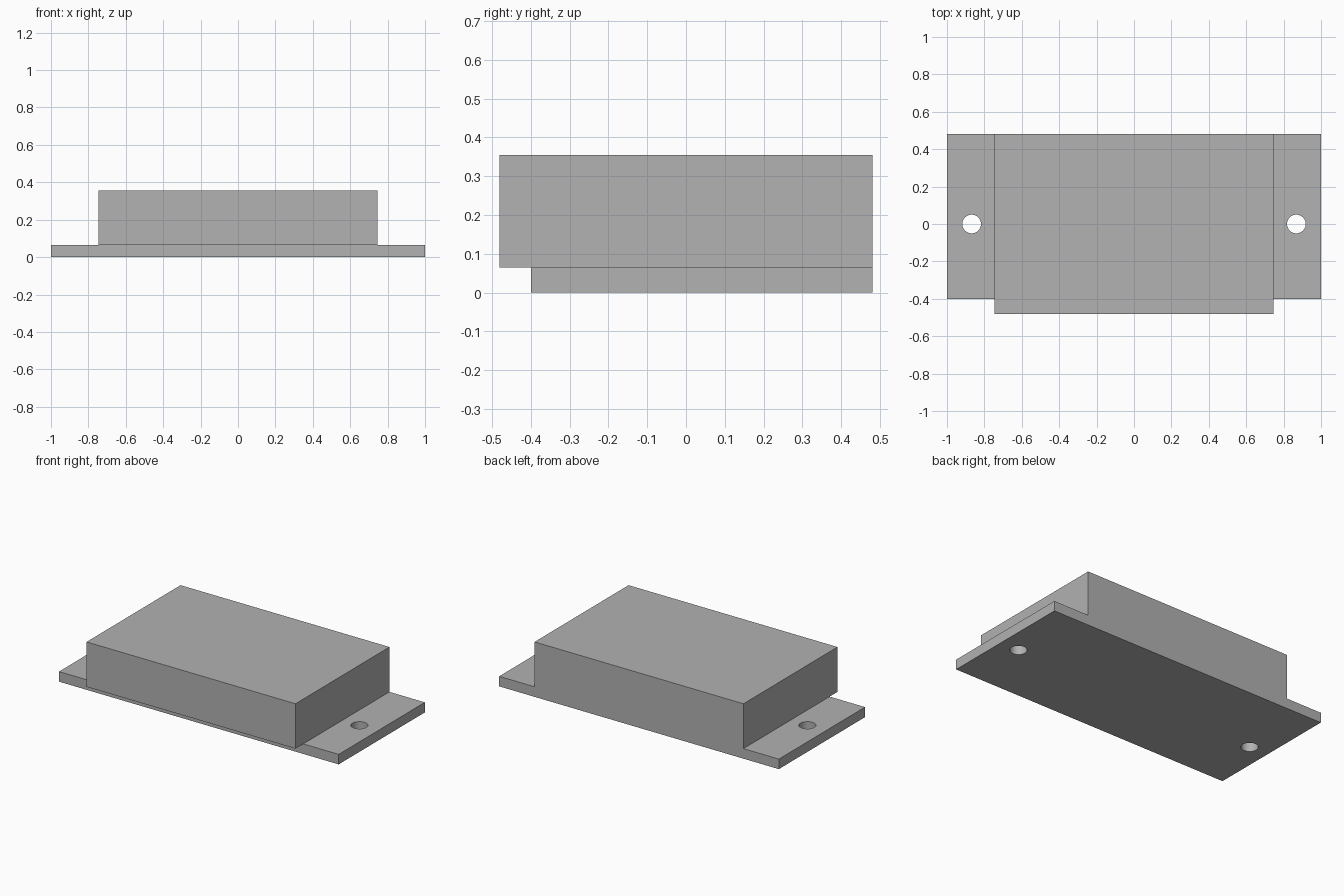
import bpy
from mathutils import Vector

cube = bpy.data.objects.get("Cube")
if cube:
    bpy.data.objects.remove(cube, do_unlink=True)

# Single grey finish
GREY = (0.445, 0.445, 0.445, 1.0)
grey = bpy.data.materials.new("grey")
grey.use_nodes = True
grey.diffuse_color = GREY
grey.node_tree.nodes["Principled BSDF"].inputs["Base Color"].default_value = GREY

# Main dimensions
HALF_LENGTH, BODY_HALF_LENGTH = 1.0, 0.747
FRONT, BACK, PLATE_FRONT = -0.48, 0.48, -0.4
PLATE_TOP, BODY_TOP = 0.065, 0.355
HOLE_X, HOLE_RADIUS = 0.868, 0.05


def box(name, low, high):
    """Add a flat-shaded box between two opposite corners."""
    low, high = Vector(low), Vector(high)
    bpy.ops.mesh.primitive_cube_add(size=1, location=(low + high) / 2)
    obj = bpy.context.object
    obj.name = name
    obj.scale = high - low
    bpy.ops.object.transform_apply(location=False, rotation=False, scale=True)
    obj.data.materials.append(grey)
    return obj


# Flat mounting plate, flush with the body at the back
plate = box("mounting_plate", (-HALF_LENGTH, PLATE_FRONT, 0),
            (HALF_LENGTH, BACK, PLATE_TOP))

# Raised body, overhanging the plate at the front
body = box("body", (-BODY_HALF_LENGTH, FRONT, PLATE_TOP),
           (BODY_HALF_LENGTH, BACK, BODY_TOP))

# Screw hole through each mounting ear
for side, x in (("left", HOLE_X), ("right", -HOLE_X)):
    bpy.ops.mesh.primitive_cylinder_add(vertices=48, radius=HOLE_RADIUS, depth=0.3,
                                        location=(x, 0, PLATE_TOP / 2))
    cutter = bpy.context.object
    cutter.name = side + "_hole_cutter"
    cutter.data.materials.append(grey)
    cut = plate.modifiers.new(side + "_screw_hole", 'BOOLEAN')
    cut.operation = 'DIFFERENCE'
    cut.solver = 'EXACT'
    cut.object = cutter
    bpy.context.view_layer.objects.active = plate
    bpy.ops.object.modifier_apply(modifier=cut.name)
    bpy.data.objects.remove(cutter, do_unlink=True)

# Smooth hole walls with crisp rims
bpy.ops.object.select_all(action='DESELECT')
plate.select_set(True)
bpy.context.view_layer.objects.active = plate
bpy.ops.object.shade_smooth_by_angle()
